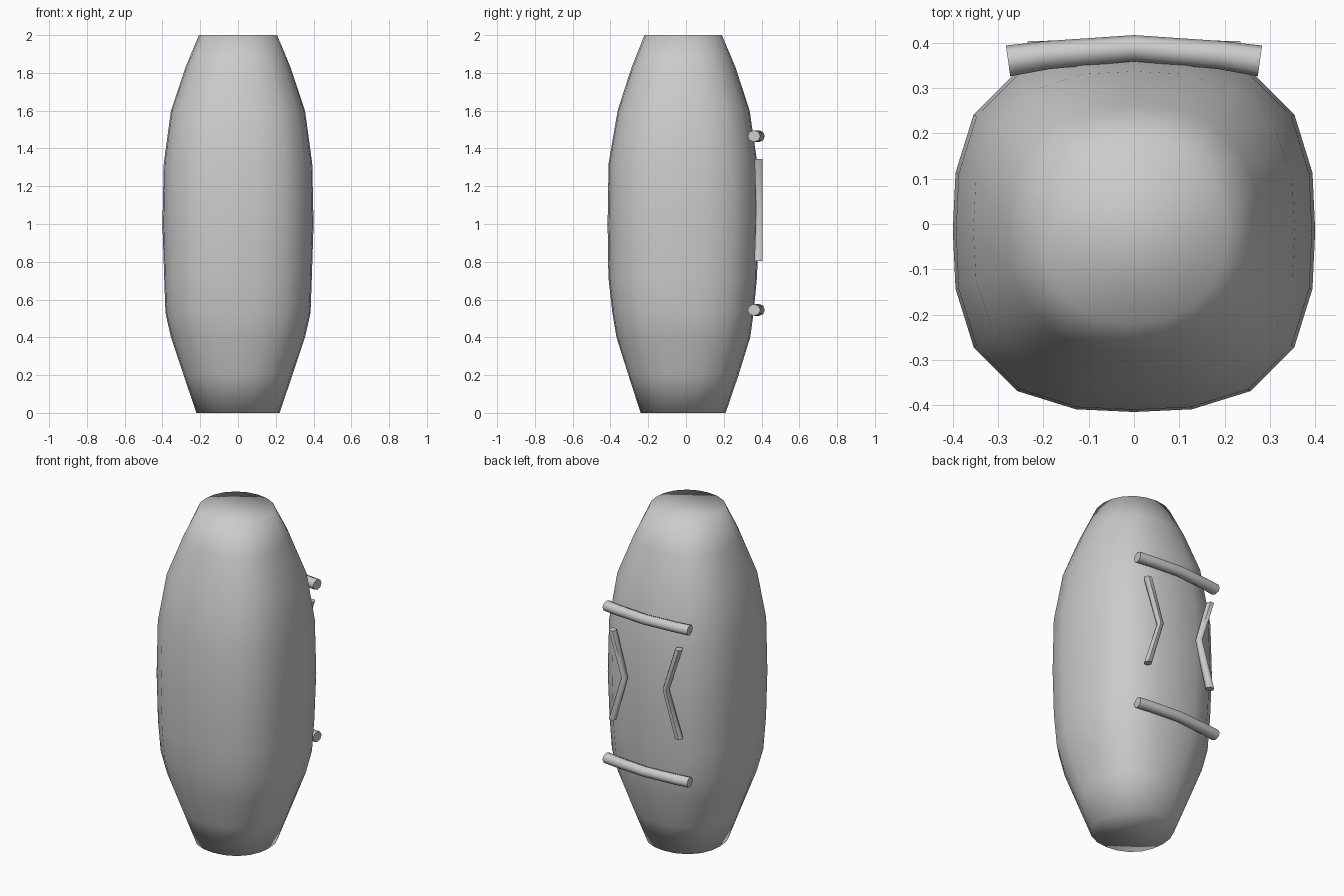
import bpy, bmesh, math

if "Cube" in bpy.data.objects:
    bpy.data.objects.remove(bpy.data.objects["Cube"])

def finish(name, bm, smooth=True):
    bmesh.ops.recalc_face_normals(bm, faces=bm.faces)
    me = bpy.data.meshes.new(name)
    bm.to_mesh(me)
    bm.free()
    for p in me.polygons:
        p.use_smooth = smooth
    ob = bpy.data.objects.new(name, me)
    bpy.context.collection.objects.link(ob)
    return ob

def loft(bm, rings):
    vs = [[bm.verts.new(c) for c in r] for r in rings]
    n = len(vs[0])
    for a, b in zip(vs, vs[1:]):
        for i in range(n):
            j = (i + 1) % n
            bm.faces.new((a[i], a[j], b[j], b[i]))
    bm.faces.new(vs[0][::-1])
    bm.faces.new(vs[-1])

# body: rounded-square sections (z, half width, y front, y back, squareness)
sections = [(0.0, .22, -.24, .21, 2.2), (.2, .288, -.305, .278, 2.4),
            (.4, .355, -.368, .34, 2.6), (.53, .384, -.39, .358, 2.75),
            (.72, .391, -.411, .376, 2.8), (1.0, .4, -.415, .385, 2.8),
            (1.32, .393, -.41, .378, 2.8), (1.6, .355, -.362, .337, 2.7),
            (1.83, .278, -.288, .262, 2.4), (2.0, .207, -.22, .19, 2.1)]
SIDES = 20
rings = []
for z, w, y0, y1, e in sections:
    cy, h = (y0 + y1) / 2, (y1 - y0) / 2
    ring = []
    for i in range(SIDES):
        a = 2 * math.pi * i / SIDES
        c, s = math.cos(a), math.sin(a)
        r = (abs(c) ** e + abs(s) ** e) ** (-1 / e)
        ring.append((w * r * c, cy + h * r * s, z))
    rings.append(ring)
bm = bmesh.new()
loft(bm, rings)
finish("body", bm)

# horizontal bars on the back, bent around the body
def bar(name, z):
    bm = bmesh.new()
    rings = []
    for x, y, r in [(-.278, .36, .034), (-.19, .373, .031), (0, .388, .029),
                    (.19, .373, .031), (.278, .36, .034)]:
        lean = .016 * x / .278
        rings.append([(x + lean * 0.3 * math.cos(k * math.pi / 4),
                       y + r * math.cos(k * math.pi / 4),
                       z + .031 * math.sin(k * math.pi / 4)) for k in range(8)])
    loft(bm, rings)
    ob = finish(name, bm)
    bpy.context.view_layer.objects.active = ob
    ob.select_set(True)
    bpy.ops.object.shade_smooth_by_angle(angle=math.radians(50))
    ob.select_set(False)

bar("upper_bar", 1.465)
bar("lower_bar", .545)

# chevron strips between the bars, pointing at the middle
def chevron(name, side):
    bm = bmesh.new()
    rings = []
    for z, x, y, r in [(1.345, .222, .383, .024), (1.08, .138, .388, .020),
                       (.805, .222, .383, .024)]:
        rings.append([(side * (x + r * math.cos(k * math.pi / 3)),
                       y + r * math.sin(k * math.pi / 3), z) for k in range(6)])
    loft(bm, rings)
    ob = finish(name, bm)
    bpy.context.view_layer.objects.active = ob
    ob.select_set(True)
    bpy.ops.object.shade_smooth_by_angle(angle=math.radians(61))
    ob.select_set(False)

chevron("right_chevron", 1)
chevron("left_chevron", -1)
